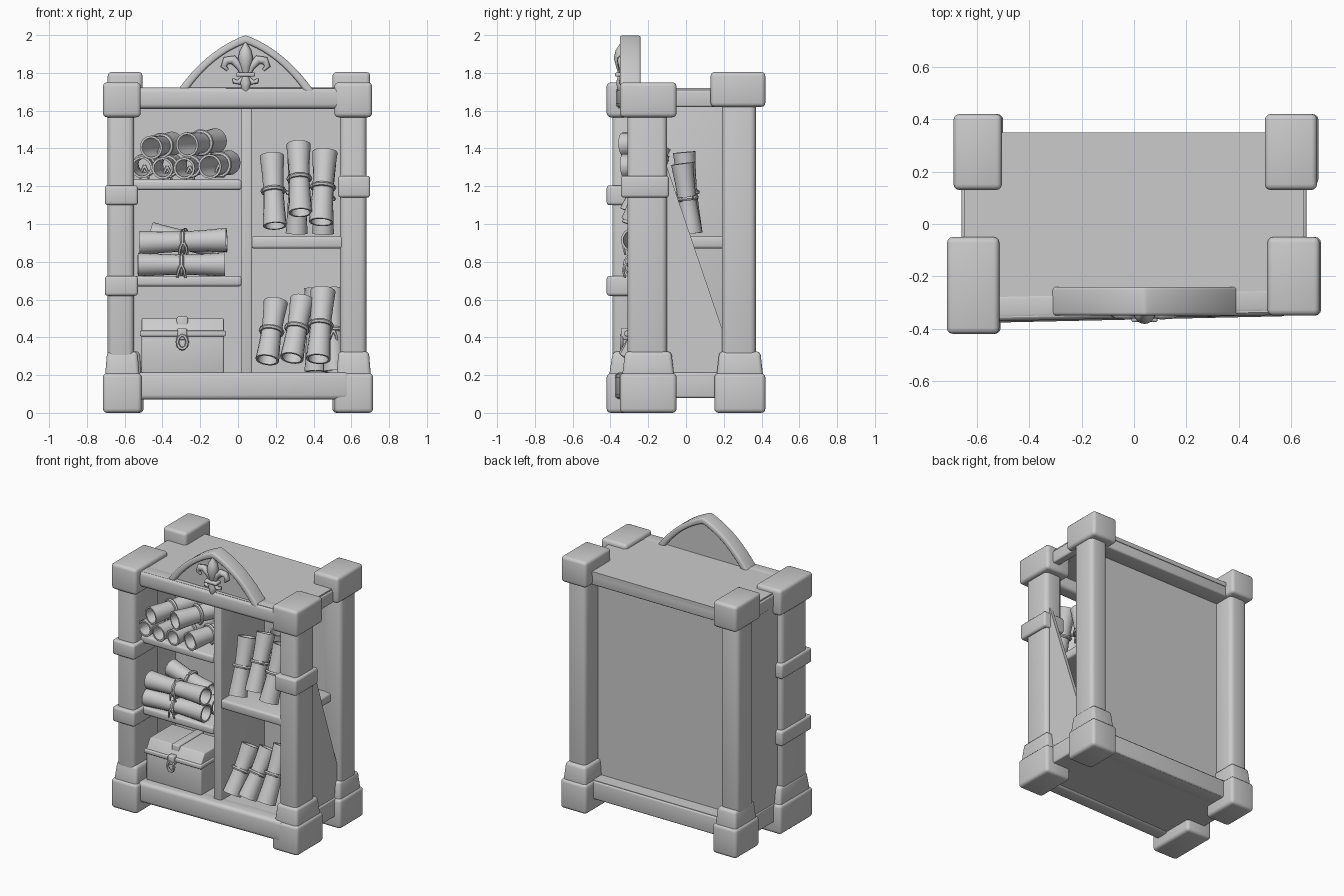
import bpy, bmesh, math
from mathutils import Vector

if "Cube" in bpy.data.objects:
    bpy.data.objects.remove(bpy.data.objects["Cube"], do_unlink=True)

GREY = (0.6, 0.6, 0.6, 1)
stone = bpy.data.materials.new("plain_grey")
stone.use_nodes = True
stone.diffuse_color = GREY
stone.node_tree.nodes["Principled BSDF"].inputs["Base Color"].default_value = GREY


def finish(name, bm, bevel=0.0, angle=40):
    bmesh.ops.recalc_face_normals(bm, faces=bm.faces)
    if bevel:
        sharp = [e for e in bm.edges if e.is_manifold and e.calc_face_angle(0) > 0.6]
        bmesh.ops.bevel(bm, geom=sharp, offset=bevel, segments=3,
                        profile=0.5, affect='EDGES', clamp_overlap=True)
    mesh = bpy.data.meshes.new(name)
    bm.to_mesh(mesh)
    bm.free()
    mesh.materials.append(stone)
    mesh.shade_smooth()
    mesh.set_sharp_from_angle(angle=math.radians(angle))
    ob = bpy.data.objects.new(name, mesh)
    bpy.context.collection.objects.link(ob)
    return ob


def box(name, xs, ys, zs, bevel=0.0, taper=1.0):
    """Box between bounds; taper scales the top face."""
    size = [b - a for a, b in (xs, ys, zs)]
    bm = bmesh.new()
    bmesh.ops.create_cube(bm, size=1)
    for v in bm.verts:
        k = taper if v.co.z > 0 else 1
        v.co = Vector((v.co.x * size[0] * k, v.co.y * size[1] * k, v.co.z * size[2]))
    ob = finish(name, bm, bevel)
    ob.location = [(a + b) / 2 for a, b in (xs, ys, zs)]
    return ob


def prism(name, points, depth, axis='Y', bevel=0.0):
    """Flat outline extruded along x, y or z between two depths."""
    a, b = depth
    place = {'X': lambda p, d: (d, p[0], p[1]),
             'Y': lambda p, d: (p[0], d, p[1]),
             'Z': lambda p, d: (p[0], p[1], d)}[axis]
    bm = bmesh.new()
    face = bm.faces.new([bm.verts.new(place(p, a)) for p in points])
    moved = bmesh.ops.extrude_face_region(bm, geom=[face])["geom"]
    shift = Vector(place((0, 0), b - a))
    bmesh.ops.translate(bm, vec=shift, verts=[g for g in moved if isinstance(g, bmesh.types.BMVert)])
    return finish(name, bm, bevel)


def sweep(name, centres, radii, axis=None, closed=False, sides=16):
    """Round rings along a path; a closed sweep makes a hollow tube."""
    centres = [Vector(c) for c in centres]
    bm = bmesh.new()
    rings = []
    for i, (c, r) in enumerate(zip(centres, radii)):
        if closed and not axis:
            t = centres[(i + 1) % len(centres)] - centres[i - 1]
        else:
            t = axis or centres[min(i + 1, len(centres) - 1)] - centres[max(i - 1, 0)]
        t = t.normalized()
        up = Vector((0, 1, 0)) if abs(t.y) < 0.8 else Vector((0, 0, 1))
        u = t.cross(up).normalized()
        w = t.cross(u)
        rings.append([bm.verts.new(c + r * (u * math.cos(k * math.tau / sides) + w * math.sin(k * math.tau / sides)))
                      for k in range(sides)])
    pairs = list(zip(rings, rings[1:])) + ([(rings[-1], rings[0])] if closed else [])
    for a, b in pairs:
        for k in range(sides):
            j = (k + 1) % sides
            bm.faces.new((a[k], a[j], b[j], b[k]))
    if not closed:
        bm.faces.new(rings[0])
        bm.faces.new(rings[-1])
    return finish(name, bm, angle=50)


def scroll(name, start, end, radius):
    """Hollow flared paper roll with a cord and two hanging tails."""
    a, b = Vector(start), Vector(end)
    axis = (b - a).normalized()
    path = [a, a.lerp(b, 0.25), a.lerp(b, 0.5), a.lerp(b, 0.75), b]
    outer = [radius * k for k in (1.05, 0.95, 0.88, 0.95, 1.08)]
    inner = [r - 0.012 for r in outer]
    sweep(name, path + path[::-1], outer + inner[::-1], axis, True)
    mid = a.lerp(b, 0.5)
    u = axis.cross(Vector((0.3, 0.5, 0.8))).normalized()
    w = axis.cross(u)
    loop = [mid + radius * 0.95 * (u * math.cos(k * math.tau / 20) + w * math.sin(k * math.tau / 20)) for k in range(20)]
    sweep(name + "_cord", loop, [0.012] * 20, closed=True, sides=6)
    knot = mid + Vector((0, -1, 0)) * radius * (1 - abs(axis.y))
    for s in (-1, 1):
        sweep(name + "_tail", [knot, knot + Vector((s * 0.015, -0.008, -0.03)), knot + Vector((s * 0.022, 0, -0.07))],
              [0.009, 0.008, 0.006], sides=6)


# Corner posts with caps and feet
for name, px, py, cx, cy, top in (
        ("front_right", (-0.69, -0.55), (-0.39, -0.1), (-0.715, -0.515), (-0.42, -0.05), 1.75),
        ("front_left", (0.54, 0.68), (-0.31, -0.1), (0.51, 0.71), (-0.35, -0.05), 1.75),
        ("back_right", (-0.67, -0.53), (0.19, 0.37), (-0.69, -0.505), (0.13, 0.42), 1.805),
        ("back_left", (0.54, 0.68), (0.19, 0.37), (0.5, 0.7), (0.13, 0.42), 1.805)):
    box(name + "_post", px, py, (0.1, top - 0.05), 0.03)
    box(name + "_cap", cx, cy, (top - 0.185, top), 0.022)
    foot_y = (cy[0] + (0.02 if cy[0] > 0 else 0), cy[1])
    box(name + "_foot", (cx[0], cx[1] + 0.005), foot_y, (0, 0.21), 0.022)
    box(name + "_foot_collar", (cx[0] + 0.01, cx[1] - 0.005), (foot_y[0] + 0.01, foot_y[1] - 0.01),
        (0.18, 0.325), 0.02, 0.87)

# Bands around the front posts
for z in (1.1, 0.62):
    box("right_post_band", (-0.705, -0.53), (-0.42, -0.08), (z, z + 0.105), 0.015)
box("left_post_band", (0.53, 0.7), (-0.345, -0.09), (1.14, 1.255), 0.015)

# Frame beams
box("front_bottom_beam", (-0.57, 0.59), (-0.365, -0.25), (0.07, 0.215), 0.025).rotation_euler.z = 0.022
box("front_top_beam", (-0.57, 0.56), (-0.36, -0.25), (1.61, 1.722), 0.025).rotation_euler.z = 0.022
box("back_bottom_beam", (-0.57, 0.57), (0.2, 0.33), (0.08, 0.21), 0.012)
box("back_top_beam", (-0.57, 0.57), (0.2, 0.345), (1.62, 1.715), 0.012)
for side, x in (("right", -0.66), ("left", 0.6)):
    box(side + "_bottom_beam", (x, x + 0.06), (-0.15, 0.25), (0.08, 0.213), 0.01)
    box(side + "_top_beam", (x, x + 0.06), (-0.15, 0.25), (1.62, 1.71), 0.01)

# Panels
prism("top_panel", [(-0.65, -0.36), (0.65, -0.335), (0.65, 0.35), (-0.65, 0.35)], (1.69, 1.72), 'Z')
prism("floor_panel", [(-0.65, -0.355), (0.65, -0.325), (0.65, 0.32), (-0.65, 0.32)], (0.08, 0.213), 'Z')
box("back_panel", (-0.6, 0.6), (0.195, 0.225), (0.15, 1.7))
box("right_side_panel", (-0.655, -0.63), (-0.15, 0.25), (0.1, 1.7))
prism("left_side_panel", [(-0.12, 1.36), (-0.12, 0.1), (0.22, 0.1), (0.22, 0.36)], (0.625, 0.65), 'X')

# Divider and shelves
box("divider", (0.015, 0.075), (-0.3, 0.21), (0.2, 1.65), 0.008)
box("upper_right_shelf", (-0.63, 0.02), (-0.31, 0.21), (1.18, 1.235), 0.015)
box("lower_right_shelf", (-0.63, 0.02), (-0.31, 0.21), (0.67, 0.725), 0.015)
box("left_shelf", (0.07, 0.6), (-0.3, 0.21), (0.87, 0.935), 0.015)

# Pointed crest with raised rim
CX, BASE = 0.04, 1.69


def arch(scale):
    half = []
    for i in range(13):
        t = i / 12
        x = (1 - t) ** 2 * -0.372 + 2 * t * (1 - t) * -0.215
        z = 2 * t * (1 - t) * 0.23 + t * t * 0.31
        half.append((x * scale, z * scale))
    full = half + [(-x, z) for x, z in half[-2::-1]]
    return [(CX + x, BASE + z) for x, z in full]


prism("crest_rim", arch(1) + arch(0.86)[::-1], (-0.35, -0.24), bevel=0.012)
prism("crest_panel", arch(0.9), (-0.325, -0.265))

# Lily ornament
Y = -0.342
sweep("lily_centre", [(CX, Y, z) for z in (1.79, 1.83, 1.88, 1.92, 1.965)], [0.015, 0.028, 0.04, 0.03, 0.002])
sweep("lily_stem", [(CX, Y, z) for z in (1.8, 1.75, 1.72, 1.67)], [0.014, 0.028, 0.022, 0.002])
for s in (-1, 1):
    curl = [(0.015, 1.79), (0.03, 1.83), (0.066, 1.87), (0.102, 1.865), (0.116, 1.835), (0.095, 1.815)]
    sweep("lily_petal", [(CX + s * x, Y, z) for x, z in curl], [0.01, 0.018, 0.024, 0.022, 0.016, 0.008], sides=10)
    sweep("lily_lower_petal", [(CX + s * x, Y, z) for x, z in ((0.01, 1.78), (0.035, 1.75), (0.06, 1.755), (0.065, 1.77))],
          [0.009, 0.014, 0.012, 0.005], sides=10)
box("lily_band", (CX - 0.05, CX + 0.05), (-0.375, -0.32), (1.78, 1.802), 0.008)

# Chest
box("chest_body", (-0.51, -0.075), (-0.31, 0.02), (0.21, 0.42), 0.008)
box("chest_rim", (-0.52, -0.065), (-0.325, 0.03), (0.405, 0.435), 0.008)
prism("chest_lid", [(-0.315, 0.43), (-0.27, 0.5), (-0.02, 0.5), (0.025, 0.43)],
      (-0.51, -0.075), 'X', 0.006)
box("chest_strap", (-0.325, -0.265), (-0.29, 0.0), (0.43, 0.51), 0.01)
box("chest_latch", (-0.32, -0.27), (-0.345, -0.3), (0.385, 0.45), 0.01)
ring = [(-0.295 + 0.025 * math.cos(k * math.tau / 16), -0.34, 0.375 + 0.035 * math.sin(k * math.tau / 16)) for k in range(16)]
sweep("chest_ring", ring, [0.01] * 16, closed=True, sides=6)

# Pile of scrolls lying front to back
for x, z, dx, r in ((-0.51, 1.3, 0.03, 0.055), (-0.4, 1.295, 0.05, 0.055), (-0.285, 1.295, 0.06, 0.055),
                    (-0.15, 1.305, 0.1, 0.062), (-0.46, 1.405, 0.11, 0.06), (-0.27, 1.42, 0.15, 0.063)):
    scroll("stacked_scroll", (x, -0.33, z), (x + dx, -0.02, z + 0.02), r)

# Scrolls lying across the shelf
for start, end, r in (((-0.53, -0.27, 0.785), (-0.07, -0.26, 0.785), 0.06),
                      ((-0.52, -0.25, 0.9), (-0.06, -0.28, 0.915), 0.06),
                      ((-0.52, -0.13, 0.785), (-0.08, -0.12, 0.785), 0.06),
                      ((-0.46, -0.1, 0.95), (-0.12, -0.14, 0.88), 0.058)):
    scroll("lying_scroll", start, end, r)

# Scrolls leaning in the two left bays
for start, end, r in (((0.195, -0.28, 0.99), (0.18, -0.15, 1.36), 0.06),
                      ((0.33, -0.29, 1.06), (0.32, -0.14, 1.42), 0.06),
                      ((0.44, -0.28, 1.01), (0.46, -0.15, 1.38), 0.062),
                      ((0.31, 0.03, 0.95), (0.32, -0.01, 1.38), 0.055),
                      ((0.45, 0.03, 0.95), (0.46, -0.02, 1.32), 0.055),
                      ((0.155, -0.29, 0.28), (0.2, -0.14, 0.585), 0.06),
                      ((0.285, -0.3, 0.29), (0.34, -0.14, 0.6), 0.06),
                      ((0.425, -0.29, 0.285), (0.45, -0.13, 0.645), 0.062),
                      ((0.41, 0.0, 0.22), (0.41, 0.03, 0.66), 0.055),
                      ((0.51, -0.06, 0.22), (0.5, 0.0, 0.66), 0.055)):
    scroll("leaning_scroll", start, end, r)
